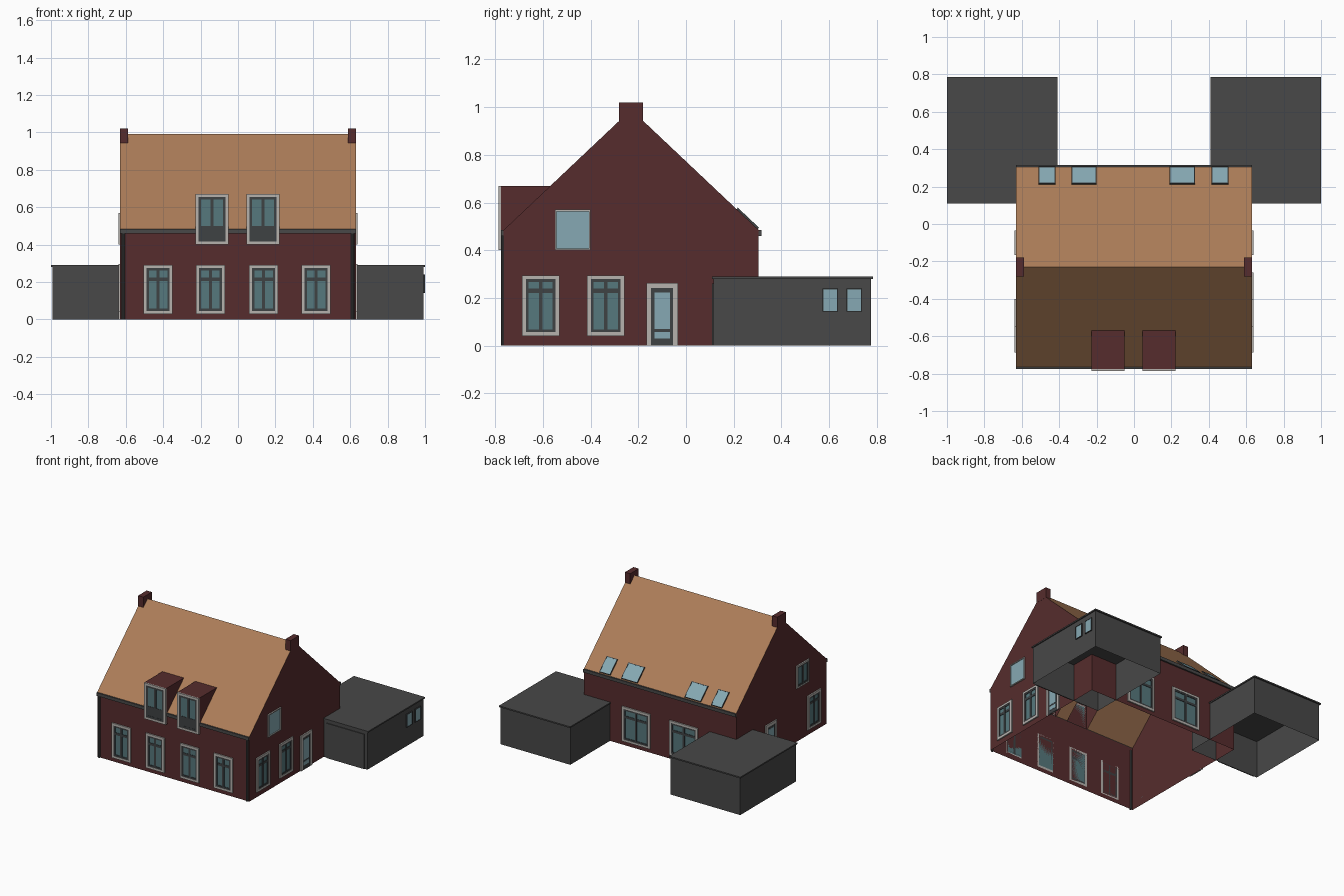
import bpy, bmesh
from mathutils import Matrix, Vector

if "Cube" in bpy.data.objects:
    bpy.data.objects.remove(bpy.data.objects["Cube"], do_unlink=True)


def material(name, code):
    rgb = [int(code[i:i + 2], 16) / 255 for i in (0, 2, 4)]
    lin = [c / 12.92 if c < 0.04 else ((c + 0.055) / 1.055) ** 2.4 for c in rgb]
    mat = bpy.data.materials.new(name)
    mat.use_nodes = True
    mat.diffuse_color = (*lin, 1)
    mat.node_tree.nodes["Principled BSDF"].inputs["Base Color"].default_value = (*lin, 1)
    return mat


BRICK = material("dark red brick", "562c2d")
TILE = material("orange roof tile", "ac7d58")
GREY = material("dark grey", "484848")
WHITE = material("pale grey casing", "b6b2ae")
FRAME = material("charcoal frame", "3e4244")
DARK_GLASS = material("dark teal glass", "56787d")
GLASS = material("light blue glass", "86a9b3")

# House measurements
HALF, FRONT, BACK = 0.63, -0.765, 0.305
EAVE, RIDGE_Y, RIDGE = 0.48, -0.23, 0.99
EDGE_F, EDGE_B = -0.77, 0.31


def finish(name, bm, mats, recalc=True):
    if recalc:
        bmesh.ops.recalc_face_normals(bm, faces=bm.faces)
    mesh = bpy.data.meshes.new(name)
    bm.to_mesh(mesh)
    bm.free()
    for m in mats:
        mesh.materials.append(m)
    obj = bpy.data.objects.new(name, mesh)
    bpy.context.collection.objects.link(obj)
    return obj


def add_box(bm, lo, hi, place=Matrix(), slot=0):
    lo, hi = Vector(lo), Vector(hi)
    local = Matrix.Translation((lo + hi) / 2) @ Matrix.Diagonal((*(hi - lo), 1))
    made = bmesh.ops.create_cube(bm, size=1, matrix=place @ local)
    faces = {f for v in made["verts"] for f in v.link_faces}
    for f in faces:
        f.material_index = slot
    return faces


def box(name, lo, hi, mat, open_bottom=False):
    bm = bmesh.new()
    faces = add_box(bm, lo, hi)
    if open_bottom:
        low = min(faces, key=lambda f: f.calc_center_median().z)
        bmesh.ops.delete(bm, geom=[low], context="FACES_ONLY")
    return finish(name, bm, [mat])


def add_poly(bm, points):
    return bm.faces.new([bm.verts.new(p) for p in points])


def plane(origin, along, up, out):
    m = Matrix((along, up, out)).transposed().to_4x4()
    m.translation = origin
    return m


X, Y, Z = Vector((1, 0, 0)), Vector((0, 1, 0)), Vector((0, 0, 1))
FRONT_WALL = plane((0, FRONT, 0), X, Z, -Y)
BACK_WALL = plane((0, BACK, 0), X, Z, Y)
RIGHT_WALL = plane((-HALF, 0, 0), Y, Z, -X)
LEFT_WALL = plane((HALF, 0, 0), Y, Z, X)


def ring(bm, place, u0, u1, v0, v1, w, depth, slot):
    # Four bars around a rectangle
    for a, b, c, d in ((u0, u0 + w, v0, v1), (u1 - w, u1, v0, v1),
                       (u0 + w, u1 - w, v0, v0 + w), (u0 + w, u1 - w, v1 - w, v1)):
        add_box(bm, (a, c, 0), (b, d, depth), place, slot)


def window(name, place, u0, u1, v0, v1, casing=0.016, frame=0.012,
           panes=2, transom=None, panel=None, glass=DARK_GLASS):
    bm = bmesh.new()
    ring(bm, place, u0, u1, v0, v1, casing, 0.0095, 0)
    a, b, c, d = u0 + casing, u1 - casing, v0 + casing, v1 - casing
    add_box(bm, (a, c, 0), (b, d, 0.003), place, 2)
    if frame:
        ring(bm, place, a, b, c, d, frame, 0.007, 1)
    for i in range(1, panes):
        mid = a + (b - a) * i / panes
        add_box(bm, (mid - 0.008, c, 0), (mid + 0.008, d, 0.0075), place, 1)
    if transom:
        add_box(bm, (a, transom - 0.009, 0), (b, transom + 0.009, 0.006), place, 1)
    if panel:
        add_box(bm, (a, c, 0), (b, panel, 0.0055), place, 1)
    return finish(name, bm, [WHITE, FRAME, glass])


# Brick walls, open at the floor
bm = bmesh.new()
for y in (FRONT, BACK):
    add_poly(bm, [(-HALF, y, 0), (HALF, y, 0), (HALF, y, EAVE), (-HALF, y, EAVE)])
for x in (-HALF, HALF):
    add_poly(bm, [(x, FRONT, 0), (x, BACK, 0), (x, BACK, EAVE), (x, EDGE_B, EAVE),
                  (x, RIDGE_Y, RIDGE), (x, EDGE_F, EAVE), (x, FRONT, EAVE)])
bmesh.ops.remove_doubles(bm, verts=bm.verts, dist=0.0001)
finish("brick_walls", bm, [BRICK])

# Tiled roof, with openings behind the dormers
SLOPE = (RIDGE - EAVE) / (RIDGE_Y - EDGE_F)
DORMERS = [(-0.228, -0.05), (0.045, 0.223)]
DORMER_TOP = 0.67
DORMER_BACK = EDGE_F + (DORMER_TOP - EAVE) / SLOPE


def roof_strip(bm, x0, x1, y0, y1):
    height = lambda y: RIDGE - SLOPE * abs(y - RIDGE_Y)
    add_poly(bm, [(x0, y0, height(y0)), (x1, y0, height(y0)),
                  (x1, y1, height(y1)), (x0, y1, height(y1))])


bm = bmesh.new()
roof_strip(bm, -HALF, HALF, RIDGE_Y, EDGE_B)
roof_strip(bm, -HALF, HALF, DORMER_BACK, RIDGE_Y)
stops = [-HALF, *DORMERS[0], *DORMERS[1], HALF]
for i in (0, 2, 4):
    roof_strip(bm, stops[i], stops[i + 1], EDGE_F, DORMER_BACK)
finish("tiled_roof", bm, [TILE], recalc=False)

# Dormers
DORMER_FRONT = -0.776
for n, (x0, x1) in enumerate(DORMERS, 1):
    bm = bmesh.new()
    side = [(DORMER_FRONT, 0.40), (DORMER_FRONT, DORMER_TOP),
            (DORMER_BACK, DORMER_TOP), (EDGE_F, EAVE), (FRONT, 0.40)]
    for x in (x0, x1):
        add_poly(bm, [(x, y, z) for y, z in side])
    for (ya, za), (yb, zb) in ((side[0], side[1]), (side[1], side[2]), (side[4], side[0])):
        add_poly(bm, [(x0, ya, za), (x1, ya, za), (x1, yb, zb), (x0, yb, zb)])
    bmesh.ops.remove_doubles(bm, verts=bm.verts, dist=0.0001)
    finish(f"dormer_{n}", bm, [BRICK])
    window(f"dormer_window_{n}", plane((0, DORMER_FRONT, 0), X, Z, -Y),
           x0, x1, 0.40, DORMER_TOP, frame=0.014, panel=0.5)

# Gable chimneys, gutters and front downpipes
for side, s in (("left", 1), ("right", -1)):
    xs = sorted((s * 0.588, s * (HALF + 0.001)))
    box(f"chimney_{side}", (xs[0], -0.28, 0.94), (xs[1], -0.18, 1.02), BRICK)
    bm = bmesh.new()
    bmesh.ops.create_cone(bm, cap_ends=True, segments=10, radius1=0.009, radius2=0.009,
                          depth=0.46, matrix=Matrix.Translation((s * 0.613, FRONT - 0.002, 0.23)))
    finish(f"downpipe_{side}", bm, [GREY])
box("gutter_front", (-HALF, -0.776, 0.46), (HALF, FRONT, 0.484), GREY)
box("gutter_back", (-HALF, BACK, 0.46), (HALF, 0.316, 0.484), GREY)

# Ground floor windows
for n, u in enumerate((-0.505, -0.225, 0.06, 0.34), 1):
    window(f"front_window_{n}", FRONT_WALL, u, u + 0.155, 0.03, 0.29, transom=0.215)
for n, u in enumerate((-0.315, 0.08), 1):
    window(f"back_window_{n}", BACK_WALL, u, u + 0.235, 0.03, 0.29, transom=0.215)
for n, u in enumerate((-0.688, -0.415), 1):
    window(f"left_window_{n}", LEFT_WALL, u, u + 0.157, 0.04, 0.295, transom=0.23)
window("right_window", RIGHT_WALL, -0.688, -0.531, 0.04, 0.295, transom=0.23)

# Upper gable windows
window("left_upper_window", LEFT_WALL, -0.55, -0.4, 0.4, 0.57,
       casing=0.007, frame=0, panes=1, glass=GLASS)
window("right_upper_window", RIGHT_WALL, -0.55, -0.4, 0.4, 0.57, casing=0.01)

# Side doors
for side, place in (("left", LEFT_WALL), ("right", RIGHT_WALL)):
    bm = bmesh.new()
    ring(bm, place, -0.166, -0.034, -0.02, 0.262, 0.02, 0.0095, 0)
    bmesh.ops.bisect_plane(bm, geom=bm.verts[:] + bm.edges[:] + bm.faces[:],
                           plane_co=(0, 0, 0), plane_no=-Z, clear_outer=True)
    add_box(bm, (-0.146, 0, 0), (-0.054, 0.242, 0.005), place, 1)
    add_box(bm, (-0.132, 0.07, 0), (-0.068, 0.222, 0.007), place, 2)
    add_box(bm, (-0.132, 0.03, 0), (-0.068, 0.058, 0.007), place, 2)
    finish(f"door_{side}", bm, [WHITE, FRAME, GLASS])

# Skylights on the back slope
tilt = Vector((0, -1, SLOPE)).normalized()
out = X.cross(tilt) * -1
eave_plane = plane((0, EDGE_B, EAVE), X, tilt, out if out.z > 0 else -out)
for n, (u0, u1) in enumerate(((-0.51, -0.42), (-0.335, -0.2), (0.19, 0.325), (0.415, 0.505)), 1):
    bm = bmesh.new()
    ring(bm, eave_plane, u0, u1, 0.012, 0.135, 0.005, 0.008, 0)
    add_box(bm, (u0 + 0.005, 0.017, 0), (u1 - 0.005, 0.13, 0.007), eave_plane, 1)
    finish(f"skylight_{n}", bm, [FRAME, GLASS])

# Garages
for side, s in (("left", 1), ("right", -1)):
    span = lambda a, b: sorted((s * a, s * b))
    (a, b), (c, d), (e, f) = span(0.416, 0.992), span(0.41, 1), span(0.655, 0.967)
    box(f"garage_{side}", (a, 0.115, 0), (b, 0.775, 0.283), GREY, open_bottom=True)
    box(f"garage_roof_{side}", (c, 0.11, 0.28), (d, 0.785, 0.29), GREY)
    box(f"garage_door_{side}", (e, 0.109, 0), (f, 0.116, 0.26), GREY)
for n, y in enumerate((0.572, 0.673), 1):
    bm = bmesh.new()
    place = plane((0.992, 0, 0), Y, Z, X)
    ring(bm, place, y, y + 0.066, 0.142, 0.24, 0.004, 0.008, 0)
    add_box(bm, (y + 0.004, 0.146, 0), (y + 0.062, 0.236, 0.006), place, 1)
    finish(f"garage_window_{n}", bm, [FRAME, GLASS])
